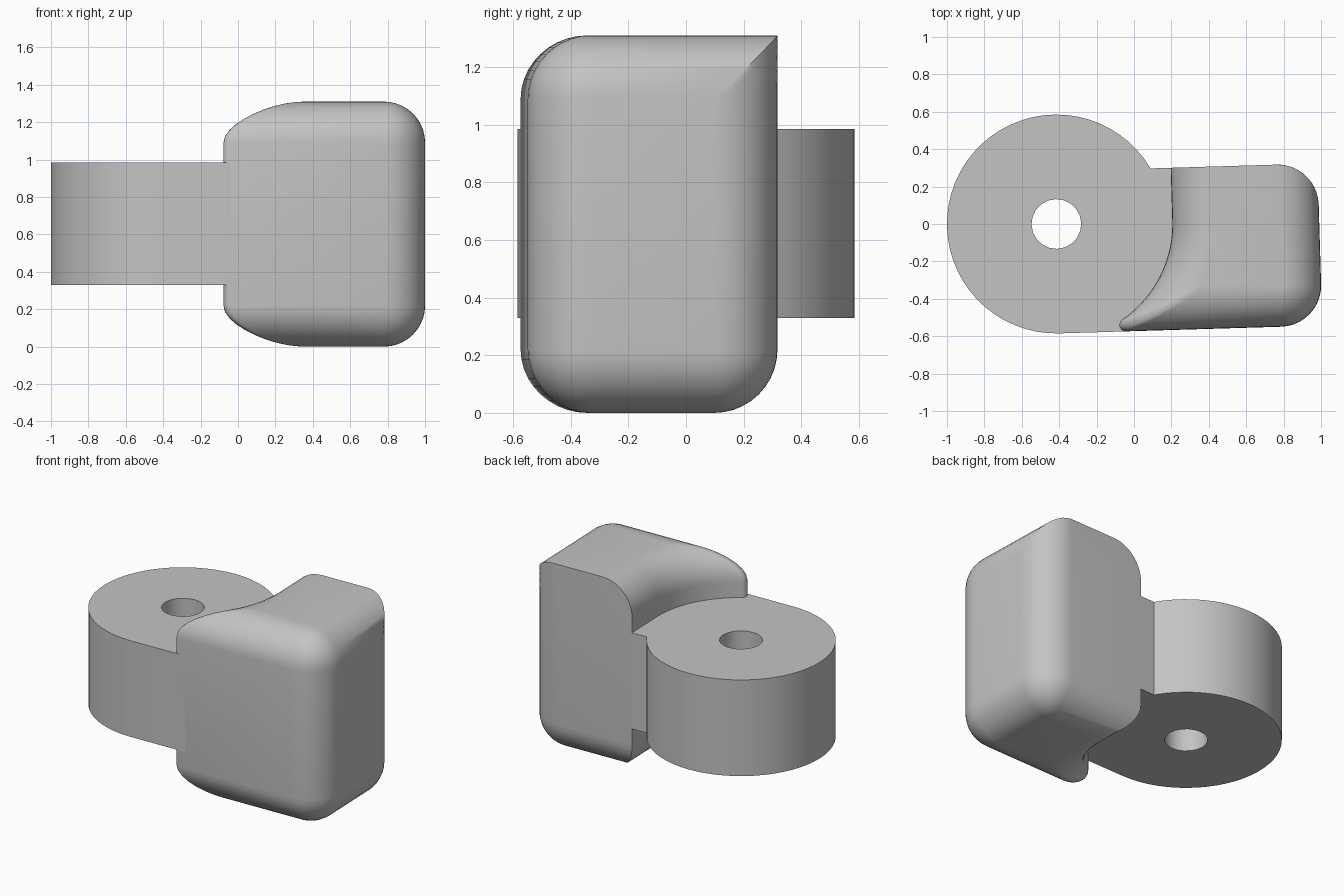
import bpy, bmesh, math
from math import sin, cos, pi, sqrt

cube = bpy.data.objects.get("Cube")
if cube:
    bpy.data.objects.remove(cube, do_unlink=True)

# Local frame: origin on the pivot axis, later turned slightly and shifted
PIVOT_X, TURN = -0.415, 0.03
DISC_R, HOLE_R = 0.585, 0.133
FRONT, BACK, RIGHT = -0.585, 0.282, 1.405
HEIGHT, FILLET, CLEAR_R, TIP = 1.31, 0.22, 0.62, 0.035
STEPS = 10

grey = bpy.data.materials.new("light_grey")
grey.use_nodes = True
colour = (0.55, 0.55, 0.55, 1)
grey.diffuse_color = colour
grey.node_tree.nodes["Principled BSDF"].inputs["Base Color"].default_value = colour


def arc(cx, cy, r, a, b, n=STEPS):
    angles = [a + (b - a) * i / n for i in range(n + 1)]
    return [(cx + r * cos(t), cy + r * sin(t)) for t in angles]


def finish(bm, name):
    bmesh.ops.remove_doubles(bm, verts=bm.verts, dist=1e-5)
    bmesh.ops.recalc_face_normals(bm, faces=bm.faces)
    mesh = bpy.data.meshes.new(name)
    bm.to_mesh(mesh)
    bm.free()
    mesh.materials.append(grey)
    obj = bpy.data.objects.new(name, mesh)
    bpy.context.collection.objects.link(obj)
    obj.location.x = PIVOT_X
    obj.rotation_euler.z = TURN
    bpy.ops.object.select_all(action="DESELECT")
    obj.select_set(True)
    bpy.context.view_layer.objects.active = obj
    bpy.ops.object.shade_smooth_by_angle(angle=math.radians(35))


# Pivot lug: disc with a hole and a neck running into the block
def make_lug():
    bm = bmesh.new()
    outline = arc(0, 0, DISC_R, math.asin(BACK / DISC_R), 1.5 * pi, 40)
    outline += [(0.4, FRONT), (0.68, -0.2), (0.64, BACK)]
    hole = arc(0, 0, HOLE_R, 0, 2 * pi, 20)[:-1]
    edges = []
    for loop in (outline, hole):
        vs = [bm.verts.new((x, y, 0.33)) for x, y in loop]
        edges += [bm.edges.new((vs[i - 1], vs[i])) for i in range(len(vs))]
    bmesh.ops.triangle_fill(bm, use_beauty=True, edges=edges)
    grown = bmesh.ops.extrude_face_region(bm, geom=bm.faces[:])["geom"]
    top = [g for g in grown if isinstance(g, bmesh.types.BMVert)]
    bmesh.ops.translate(bm, verts=top, vec=(0, 0, 0.655))
    finish(bm, "pivot_lug")


# Block cross-section, inset by d; the back edge stays square at the top
def section(d, inset_back):
    r, front = FILLET - d, FRONT + d
    cx = RIGHT - FILLET
    pts = arc(cx, FRONT + FILLET, r, -pi / 2, 0)
    if inset_back:
        pts += arc(cx, BACK - FILLET, r, 0, pi / 2)
    else:
        start = math.acos(max(0, r / FILLET))
        pts += arc(cx, BACK - FILLET, FILLET, start, pi / 2)
    clear = CLEAR_R + d
    pts.append((clear, BACK - d if inset_back else BACK))
    # Concave clearance around the disc, ending in a small rounded tip
    tip = TIP * (1 - 0.8 * d / FILLET)
    ty = front + tip
    tx = sqrt((clear + tip) ** 2 - ty ** 2)
    ang = math.atan2(ty, tx)
    pts += arc(0, 0, clear, 0, ang, 24)
    pts += arc(tx, ty, tip, ang + pi, 1.5 * pi, 6)[1:]
    return pts


def make_block():
    bm = bmesh.new()
    quarter = [i * pi / 2 / STEPS for i in range(STEPS + 1)]
    levels = [(FILLET * (1 - cos(t)), FILLET * (1 - sin(t)), True) for t in quarter]
    levels += [(HEIGHT - z, d, False) for z, d, _ in reversed(levels)]
    rings = [[bm.verts.new((x, y, z)) for x, y in section(d, inset)]
             for z, d, inset in levels]
    for low, high in zip(rings, rings[1:]):
        for i in range(len(low)):
            bm.faces.new((low[i - 1], low[i], high[i], high[i - 1]))
    bm.faces.new(rings[0][::-1])
    bm.faces.new(rings[-1])
    finish(bm, "rounded_block")


make_lug()
make_block()
